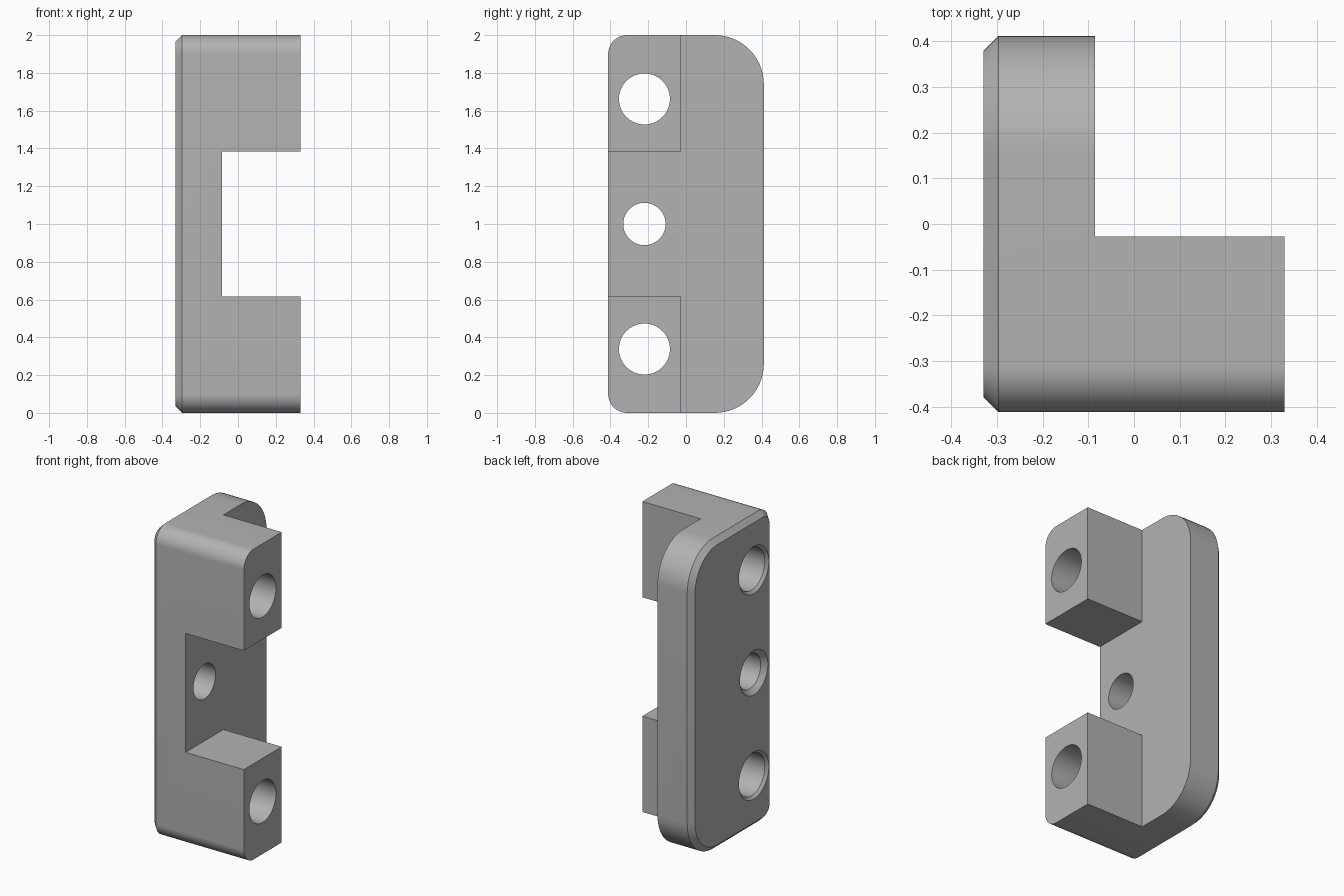
import bpy, bmesh, math
from mathutils import Matrix, Vector

if "Cube" in bpy.data.objects:
    bpy.data.objects.remove(bpy.data.objects["Cube"], do_unlink=True)

BACK, STEP, FRONT = -0.33, -0.085, 0.33    # x of plate back, plate face, lug ends
HALF, CHAMFER = 0.412, 0.033
HOLE_Y = -0.22

grey = bpy.data.materials.new("matte grey")
grey.use_nodes = True
grey.diffuse_color = (0.45, 0.45, 0.45, 1)
grey.node_tree.nodes["Principled BSDF"].inputs["Base Color"].default_value = grey.diffuse_color


def make_object(name, bm):
    bmesh.ops.recalc_face_normals(bm, faces=bm.faces)
    mesh = bpy.data.meshes.new(name)
    bm.to_mesh(mesh)
    bm.free()
    obj = bpy.data.objects.new(name, mesh)
    bpy.context.collection.objects.link(obj)
    mesh.materials.append(grey)
    return obj


def loft(name, rings):
    """Closed solid through rings with equal point counts."""
    bm = bmesh.new()
    loops = [[bm.verts.new(p) for p in ring] for ring in rings]
    n = len(loops[0])
    for a, b in zip(loops, loops[1:]):
        for i in range(n):
            j = (i + 1) % n
            bm.faces.new((a[i], a[j], b[j], b[i]))
    bm.faces.new(loops[0])
    bm.faces.new(loops[-1])
    return make_object(name, bm)


def outline(x, inset, steps=16):
    """Rounded outline: small radius at the front, large radius at the back."""
    corners = ((1, 1, 0.26), (-1, 1, 0.1), (-1, -1, 0.1), (1, -1, 0.26))
    points = []
    for k, (sy, sz, r) in enumerate(corners):
        cy, cz = sy * (HALF - r), 1 + sz * (1 - r)
        for i in range(steps + 1):
            t = math.pi / 2 * (k + i / steps)
            points.append((x, cy + (r - inset) * math.cos(t), cz + (r - inset) * math.sin(t)))
    return points


def circle(x, z, r, n=64):
    return [(x, HOLE_Y + r * math.cos(math.tau * i / n), z + r * math.sin(math.tau * i / n))
            for i in range(n)]


def box(name, low, high):
    low, high = Vector(low), Vector(high)
    bm = bmesh.new()
    bmesh.ops.create_cube(bm, size=1, matrix=Matrix.Translation((low + high) / 2)
                          @ Matrix.Diagonal((*(high - low), 1)))
    return make_object(name, bm)


def hole(name, z, r, flare):
    """Through hole with a chamfered mouth on the plate back."""
    return loft(name, [circle(BACK - 0.1, z, r + flare), circle(BACK, z, r + flare),
                       circle(BACK + flare, z, r), circle(FRONT + 0.1, z, r)])


# Chamfered body
bracket = loft("bracket_body", [outline(BACK, CHAMFER), outline(BACK + CHAMFER, 0),
                                outline(FRONT, 0)])

# Cutters: rear recess, gap between the lugs, three holes
cutters = [
    box("rear_recess_cutter", (STEP, -0.027, -1), (1, 1, 3)),
    box("lug_gap_cutter", (STEP, -1, 0.617), (1, 1, 1.383)),
    hole("lower_hole_cutter", 0.338, 0.135, 0.017),
    hole("middle_hole_cutter", 1.0, 0.112, 0.03),
    hole("upper_hole_cutter", 1.662, 0.135, 0.017),
]
for cutter in cutters:
    cutter.hide_render = True
    mod = bracket.modifiers.new(cutter.name, "BOOLEAN")
    mod.operation = "DIFFERENCE"
    mod.solver = "EXACT"
    mod.object = cutter

# Bake the cuts and drop the helpers
depsgraph = bpy.context.evaluated_depsgraph_get()
baked = bpy.data.meshes.new_from_object(bracket.evaluated_get(depsgraph))
bracket.modifiers.clear()
bracket.data = baked
for cutter in cutters:
    bpy.data.objects.remove(cutter, do_unlink=True)

# Smooth rounds, sharp edges
bpy.ops.object.select_all(action="DESELECT")
bracket.select_set(True)
bpy.context.view_layer.objects.active = bracket
bpy.ops.object.shade_smooth_by_angle(angle=math.radians(30))
